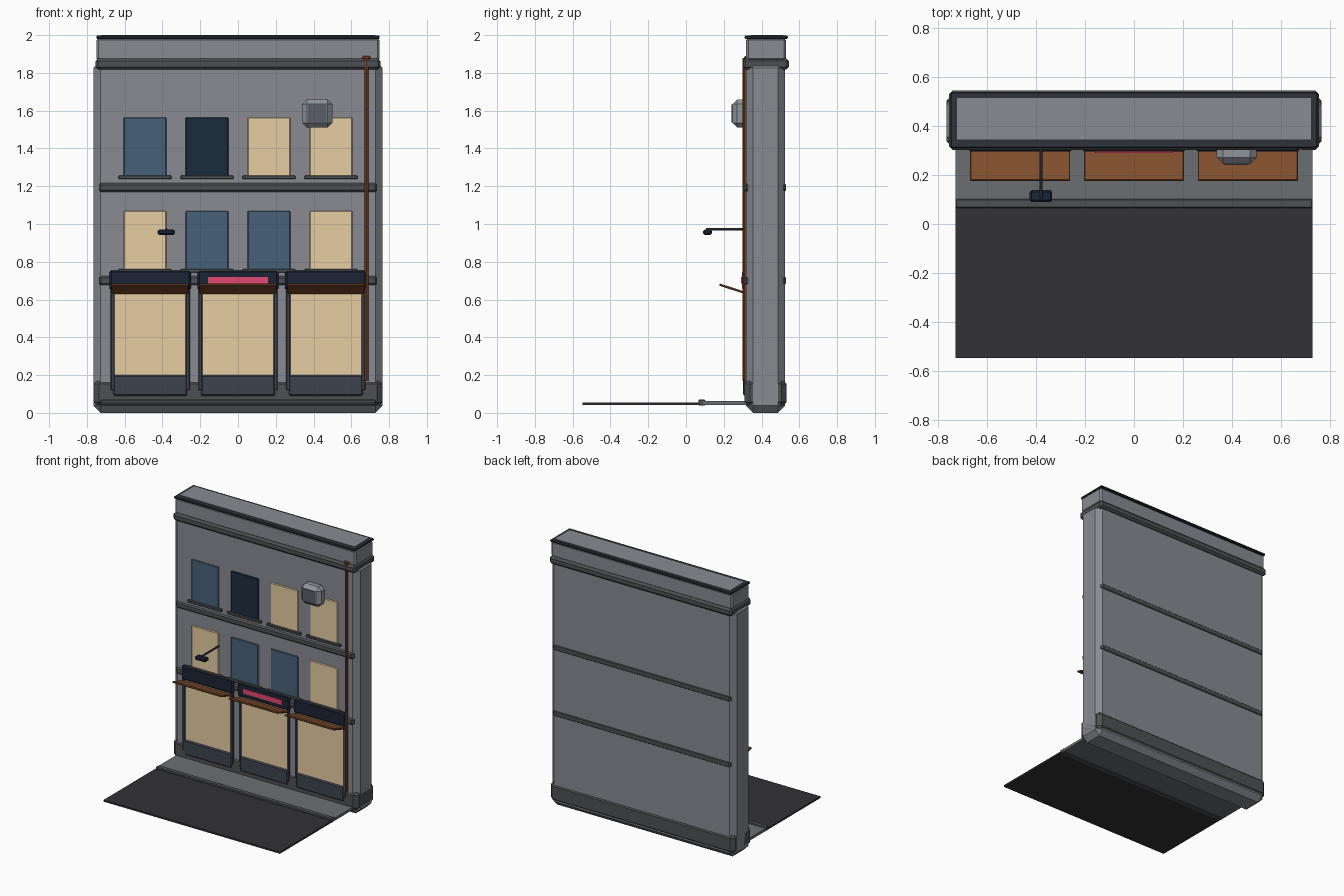
import bpy, math

if "Cube" in bpy.data.objects:
    bpy.data.objects.remove(bpy.data.objects["Cube"])

MATS = {}
COLORS = {  # display colours
    'wall': (.53, .54, .57), 'trim': (.31, .32, .33), 'cap': (.20, .21, .24),
    'pavement': (.42, .43, .44), 'road': (.21, .21, .22), 'lit': (.90, .80, .63),
    'blue': (.29, .38, .47), 'dark': (.13, .19, .25), 'navy': (.13, .16, .22),
    'frame': (.25, .27, .31), 'wood': (.50, .31, .19), 'pipe': (.50, .29, .18),
    'pink': (.88, .29, .43), 'metal': (.56, .58, .61), 'grille': (.36, .37, .40)}


def paint(ob, key):
    if key not in MATS:
        m = bpy.data.materials.new(key)
        m.diffuse_color = (*[c ** 2.2 for c in COLORS[key]], 1)
        m.use_nodes = True
        m.node_tree.nodes["Principled BSDF"].inputs["Base Color"].default_value = m.diffuse_color
        MATS[key] = m
    ob.data.materials.append(MATS[key])


def box(name, x, y, z, key, bevel=0.0):
    """Box from (min, max) ranges with an optional one-segment chamfer."""
    bpy.ops.mesh.primitive_cube_add(size=1, location=[sum(r) / 2 for r in (x, y, z)])
    ob = bpy.context.object
    ob.name = name
    ob.scale = [r[1] - r[0] for r in (x, y, z)]
    bpy.ops.object.transform_apply(location=False, rotation=False, scale=True)
    if bevel:
        mod = ob.modifiers.new('chamfer', 'BEVEL')
        mod.width, mod.segments = bevel, 1
    paint(ob, key)
    return ob


def rod(name, loc, radius, length, key, axis='Z', sides=8):
    rot = {'Z': (0, 0, 0), 'Y': (math.pi / 2, 0, 0), 'X': (0, math.pi / 2, 0)}[axis]
    bpy.ops.mesh.primitive_cylinder_add(vertices=sides, radius=radius, depth=length,
                                        location=loc, rotation=rot)
    ob = bpy.context.object
    ob.name = name
    paint(ob, key)
    bpy.ops.object.shade_smooth_by_angle()


def around(c, w):
    return (c - w / 2, c + w / 2)


# Building shell
box('wall', (-.765, .765), (.318, .525), (0, 1.865), 'wall', .038)
box('plinth', (-.765, .765), (.31, .533), (.03, .18), 'trim', .028)
for i, z in enumerate((.70, 1.193)):
    box(f'belt_course_{i}', (-.737, .737), (.308, .53), around(z, .052), 'trim', .012)
box('cornice', (-.755, .755), (.302, .545), (1.818, 1.876), 'trim', .014)
box('parapet', (-.75, .75), (.318, .53), (1.865, 1.985), 'wall', .012)
box('parapet_cap', (-.75, .75), (.31, .54), (1.98, 1.997), 'cap', .005)
box('roof_panel', (-.724, .724), (.345, .515), (1.985, 2.0), 'wall')

# Street
box('road', (-.73, .73), (-.547, .075), (.043, .056), 'road')
box('pavement', (-.73, .73), (.09, .33), (.043, .063), 'pavement')
box('kerb', (-.73, .73), (.065, .103), (.038, .07), 'trim', .005)

# Upper windows with sills
rows = [(.755, 1.07, ('lit', 'blue', 'blue', 'lit')),
        (1.25, 1.565, ('blue', 'dark', 'lit', 'lit'))]
for r, (z0, z1, keys) in enumerate(rows):
    for c, key in enumerate(keys):
        x = (c - 1.5) * .328
        box(f'window_{r}_{c}', around(x, .228), (.312, .33), (z0, z1), key, .005)
        box(f'sill_{r}_{c}', around(x, .282), (.302, .325), (z0 - .013, z0 + .007), 'trim', .004)

# Shopfronts
for i, x in enumerate((-.465, 0, .465)):
    box(f'shop_window_{i}', around(x, .38), (.311, .33), (.195, .66), 'lit')
    for s in (-1, 1):
        box(f'shop_jamb_{i}_{s}', around(x + s * .199, .022), (.305, .33), (.12, .68), 'frame', .004)
    box(f'stall_riser_{i}', around(x, .402), (.303, .33), (.085, .205), 'frame', .012)
    box(f'fascia_{i}', around(x, .43), (.297, .33), (.65, .755), 'navy', .01)
    # Canopy tilts upward away from the wall
    canopy = box(f'canopy_{i}', around(x, .408), (.173, .325), (.65, .662), 'wood', .003)
    canopy.rotation_euler.x = -math.radians(18)
box('sign_panel', (-.16, .16), (.290, .31), (.685, .72), 'pink')

# Wall-mounted air conditioner
box('air_conditioner', (.338, .50), (.245, .335), (1.51, 1.66), 'metal', .026)
box('air_conditioner_grille', (.37, .468), (.241, .26), (1.537, 1.633), 'grille')

# Drainpipe
rod('drainpipe', (.68, .311, 1.025), .011, 1.71, 'pipe')
box('drainpipe_outlet', around(.68, .045), (.308, .33), (1.872, 1.89), 'pipe', .005)

# Lamp on a bracket
rod('lamp_arm', (-.38, .215, .972), .007, .22, 'frame', 'Y')
box('lamp_head', around(-.38, .092), (.09, .138), (.943, .97), 'navy', .008)
